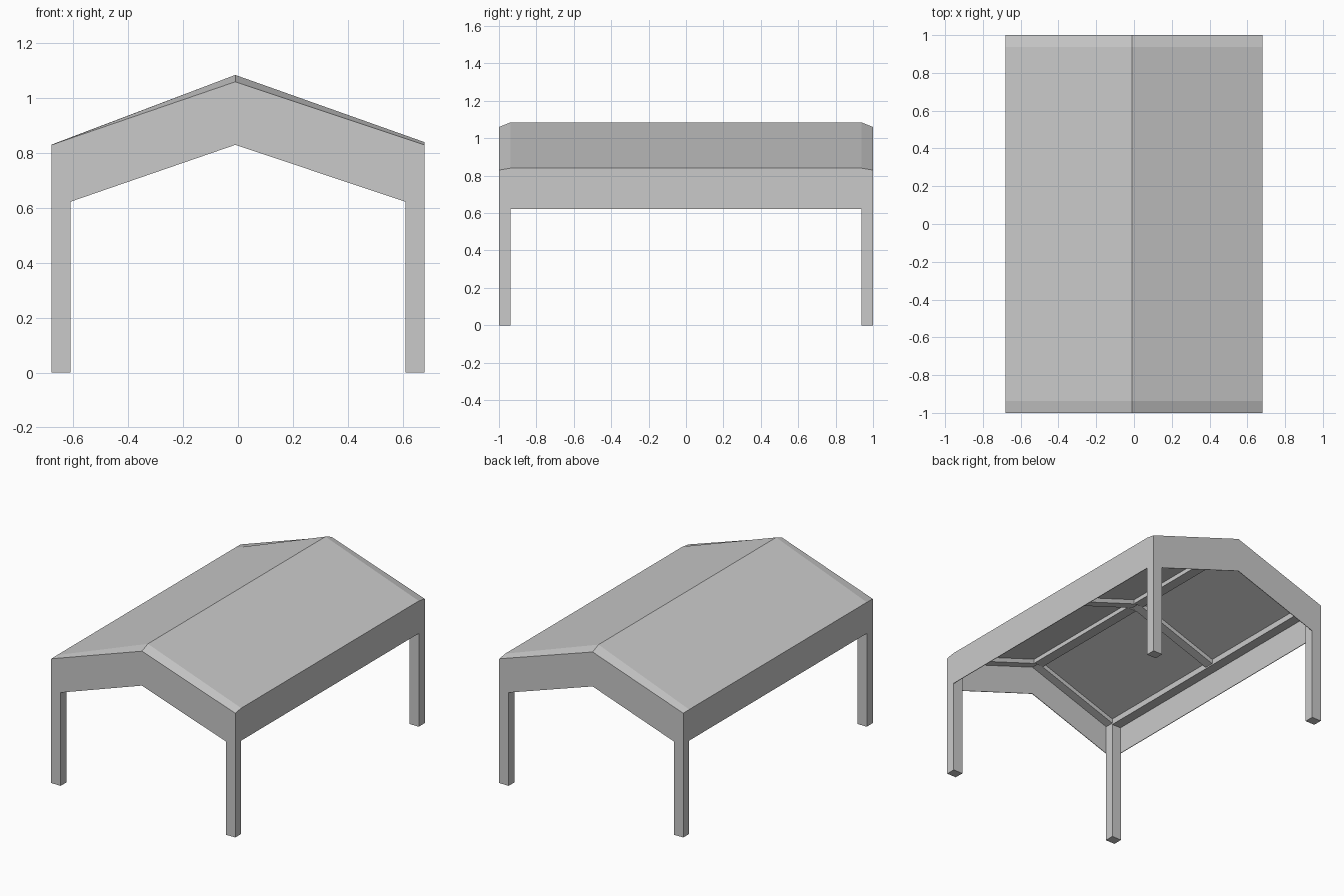
import bpy
import bmesh

cube = bpy.data.objects.get("Cube")
if cube:
    bpy.data.objects.remove(cube, do_unlink=True)

grey = bpy.data.materials.new("plain grey")
grey.use_nodes = True
colour = (0.59, 0.59, 0.59, 1)
grey.diffuse_color = colour
grey.node_tree.nodes["Principled BSDF"].inputs["Base Color"].default_value = colour

HALF_W, HALF_L = 0.68, 1.0
LEG_W, LEG_L = 0.07, 0.063
INNER_X, INNER_Y = HALF_W - LEG_W, HALF_L - LEG_L
RIDGE_X = -0.01
FASCIA_Z = 0.623
PLATE = 0.004


def slope(x, ridge, eave):
    """Height of a pitched line at x."""
    side = HALF_W - RIDGE_X if x > RIDGE_X else HALF_W + RIDGE_X
    return ridge + (eave - ridge) * abs(x - RIDGE_X) / side


def ceiling(x):
    return slope(x, 1.05, 0.82)


def rafter_under(x):
    return slope(x, 1.02, 0.79)


def slab(name, xs, ys, top, bottom):
    """Solid between a top and a bottom height rule over a grid of x and y."""
    bm = bmesh.new()
    rows = [[(bm.verts.new((x, y, bottom(x))), bm.verts.new((x, y, top(x, y))))
             for x in xs] for y in ys]
    for a, b in zip(rows, rows[1:]):
        for i in range(len(xs) - 1):
            for k in (0, 1):
                bm.faces.new((a[i][k], a[i + 1][k], b[i + 1][k], b[i][k]))
        for i in (0, -1):
            bm.faces.new((a[i][0], a[i][1], b[i][1], b[i][0]))
    for row in (rows[0], rows[-1]):
        for p, q in zip(row, row[1:]):
            bm.faces.new((p[0], q[0], q[1], p[1]))
    bmesh.ops.recalc_face_normals(bm, faces=bm.faces)
    mesh = bpy.data.meshes.new(name)
    bm.to_mesh(mesh)
    bm.free()
    mesh.materials.append(grey)
    bpy.context.collection.objects.link(bpy.data.objects.new(name, mesh))


def under_roof(x, y):
    return ceiling(x)


def span(sign, inner, outer):
    return sorted((sign * inner, sign * outer))


# Pitched roof with its two ends sloping down
def roof_top(x, y):
    if abs(y) > INNER_Y + 0.001:
        return slope(x, 1.06, 0.83)
    return slope(x, 1.085, 0.84 if x > 0 else 0.831)


slab("roof", (-HALF_W, RIDGE_X, HALF_W), (-HALF_L, -INNER_Y, INNER_Y, HALF_L),
     roof_top, ceiling)

# Corner legs, reaching up to the roof
for sx, side in ((1, "left"), (-1, "right")):
    for sy, end in ((-1, "front"), (1, "back")):
        slab(f"{end}_{side}_leg", span(sx, INNER_X, HALF_W),
             span(sy, INNER_Y, HALF_L), under_roof, lambda x: 0)

# Thin fascia boards between the legs
for sy, end in ((-1, "front"), (1, "back")):
    slab(f"{end}_gable_fascia", (-INNER_X, RIDGE_X, INNER_X),
         span(sy, HALF_L - PLATE, HALF_L), under_roof,
         lambda x: FASCIA_Z if abs(x) > 0.5 else 0.83)
for sx, side in ((1, "left"), (-1, "right")):
    slab(f"{side}_eave_fascia", span(sx, HALF_W - PLATE, HALF_W),
         (-INNER_Y, INNER_Y), under_roof, lambda x: FASCIA_Z)

# Rafters across the underside
for name, ys in (("front_rafter", (-HALF_L + PLATE, -INNER_Y)),
                 ("middle_rafter", (-LEG_L / 2, LEG_L / 2)),
                 ("back_rafter", (INNER_Y, HALF_L - PLATE))):
    slab(name, (-INNER_X, RIDGE_X, INNER_X), ys, under_roof, rafter_under)

# Flat-bottomed eave beams along the sides
for sx, side in ((1, "left"), (-1, "right")):
    slab(f"{side}_eave_beam", span(sx, INNER_X, HALF_W - PLATE),
         (-INNER_Y, INNER_Y), under_roof, lambda x: 0.805)

# Flat-bottomed ridge beam between the rafters
for sy, end in ((-1, "front"), (1, "back")):
    slab(f"{end}_ridge_beam", (RIDGE_X - 0.035, RIDGE_X, RIDGE_X + 0.035),
         span(sy, LEG_L / 2, INNER_Y), under_roof, lambda x: 1.01)
